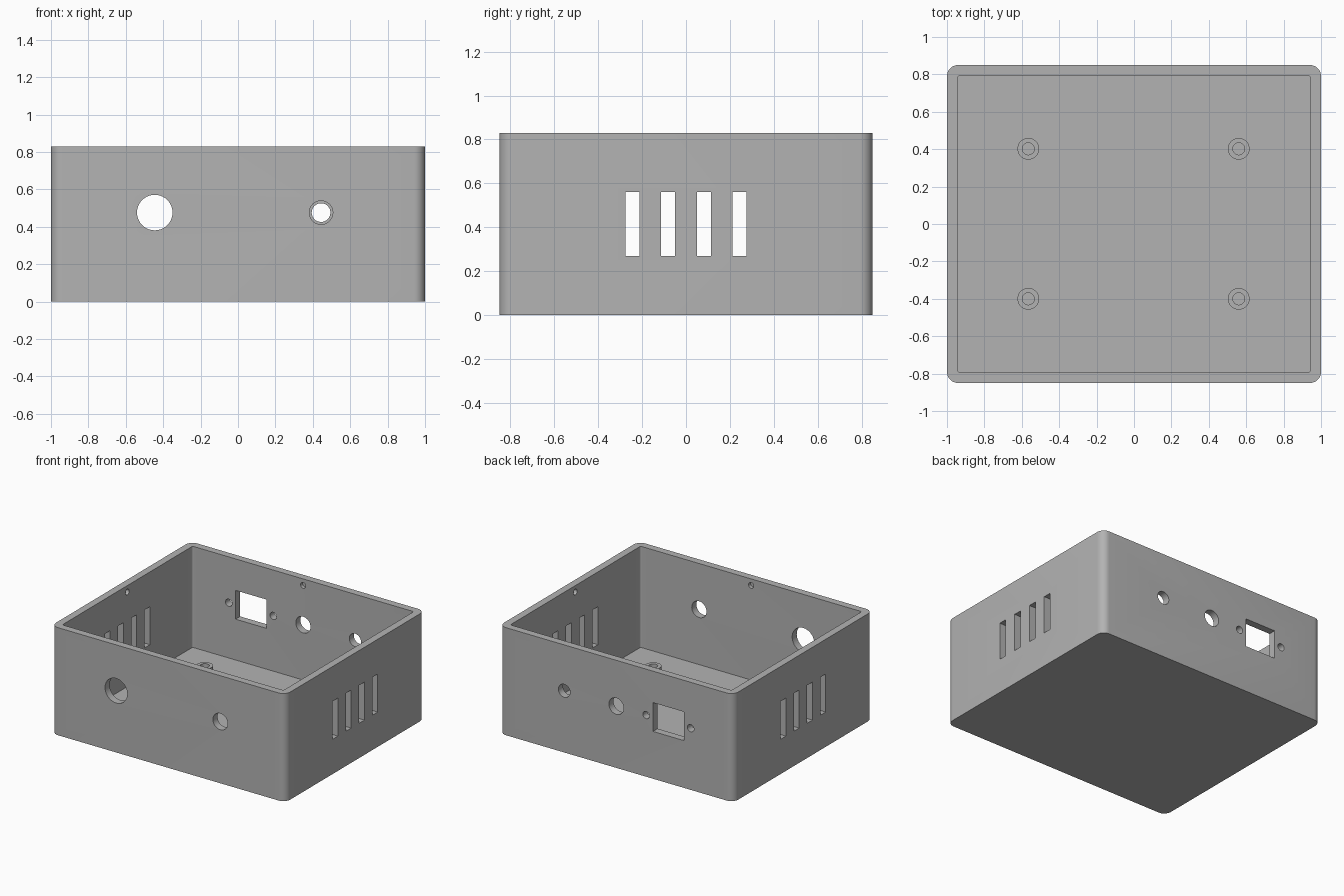
import bpy
import bmesh
from math import pi, cos, sin
from mathutils import Matrix, Vector

cube = bpy.data.objects.get("Cube")
if cube:
    bpy.data.objects.remove(cube, do_unlink=True)

HX, HY, HEIGHT = 1.0, 0.85, 0.83     # outer half sizes and height
WALL, FLOOR = 0.056, 0.05
HOLE_Z = 0.476

grey = bpy.data.materials.new("grey plastic")
grey.use_nodes = True
grey.diffuse_color = (0.45, 0.45, 0.45, 1)
grey.node_tree.nodes["Principled BSDF"].inputs["Base Color"].default_value = (0.45, 0.45, 0.45, 1)


def make_object(name, bm):
    bmesh.ops.recalc_face_normals(bm, faces=bm.faces)
    mesh = bpy.data.meshes.new(name)
    bm.to_mesh(mesh)
    bm.free()
    mesh.materials.append(grey)
    obj = bpy.data.objects.new(name, mesh)
    bpy.context.collection.objects.link(obj)
    return obj


def rounded_block(name, hx, hy, radius, z0, z1, steps=8):
    """Upright block with rounded vertical corners."""
    bm = bmesh.new()
    ring = []
    for i, (sx, sy) in enumerate([(1, 1), (-1, 1), (-1, -1), (1, -1)]):
        for k in range(steps + 1):
            a = (i + k / steps) * pi / 2
            ring.append(bm.verts.new((sx * (hx - radius) + radius * cos(a),
                                      sy * (hy - radius) + radius * sin(a), z0)))
    base = bm.faces.new(ring)
    top = bmesh.ops.extrude_face_region(bm, geom=[base])["geom"]
    bmesh.ops.translate(bm, vec=(0, 0, z1 - z0),
                        verts=[v for v in top if isinstance(v, bmesh.types.BMVert)])
    return make_object(name, bm)


def add_box(bm, centre, size):
    matrix = Matrix.Translation(centre) @ Matrix.Diagonal((*size, 1))
    bmesh.ops.create_cube(bm, size=1, matrix=matrix)


def add_hole(bm, centre, radius, depth, axis):
    turn = Vector((0, 0, 1)).rotation_difference(Vector(axis)).to_matrix().to_4x4()
    bmesh.ops.create_cone(bm, cap_ends=True, segments=40, radius1=radius, radius2=radius,
                          depth=depth, matrix=Matrix.Translation(centre) @ turn)


def activate(obj):
    bpy.ops.object.select_all(action='DESELECT')
    obj.select_set(True)
    bpy.context.view_layer.objects.active = obj


def cut(obj, cutter):
    cutter.hide_render = True
    mod = obj.modifiers.new("cut", 'BOOLEAN')
    mod.operation, mod.solver, mod.object = 'DIFFERENCE', 'EXACT', cutter
    activate(obj)
    bpy.ops.object.modifier_apply(modifier=mod.name)
    bpy.data.objects.remove(cutter, do_unlink=True)


# Open-topped shell
case = rounded_block("case_shell", HX, HY, 0.06, 0, HEIGHT)
cut(case, rounded_block("cavity_cutter", HX - WALL, HY - WALL, 0.015, FLOOR, HEIGHT + 0.2))

bm = bmesh.new()
Y = (0, 1, 0)
wall_y = HY - WALL / 2

# Front panel holes
for x, r in [(-0.445, 0.095), (0.444, 0.063)]:
    add_hole(bm, (x, -wall_y, HOLE_Z), r, 0.2, Y)

# Back panel: round holes, rectangular socket and its two screw holes
for x, r in [(0.444, 0.05), (0, 0.063), (-0.255, 0.028), (-0.635, 0.028)]:
    add_hole(bm, (x, wall_y, HOLE_Z), r, 0.2, Y)
add_box(bm, (-0.445, wall_y, HOLE_Z), (0.262, 0.2, 0.222))

# Vent slots on both sides
for side in (-1, 1):
    for i in range(4):
        add_box(bm, (side * (HX - WALL / 2), (i - 1.5) * 0.162, 0.415), (0.2, 0.064, 0.293))

# Shallow lid catches inside each wall
for s in (-1, 1):
    add_hole(bm, (s * (HX - WALL), 0, HEIGHT - 0.05), 0.022, 0.05, (1, 0, 0))
    add_hole(bm, (0, s * (HY - WALL), HEIGHT - 0.05), 0.022, 0.05, Y)
cut(case, make_object("openings_cutter", bm))
parts = [case]

# Hollow board standoffs on the floor
for i, (x, y) in enumerate([(-0.565, -0.4), (0.56, -0.4), (-0.565, 0.402), (0.56, 0.402)]):
    bm = bmesh.new()
    profile = [(0.032, 0), (0.058, 0), (0.058, 0.11), (0.032, 0.11)]
    pts = [bm.verts.new((x + r, y, FLOOR + z)) for r, z in profile]
    edges = [bm.edges.new((pts[k], pts[(k + 1) % 4])) for k in range(4)]
    bmesh.ops.spin(bm, geom=pts + edges, cent=(x, y, 0), axis=(0, 0, 1),
                   angle=2 * pi, steps=40, use_duplicate=False)
    bmesh.ops.remove_doubles(bm, verts=bm.verts, dist=0.0005)
    parts.append(make_object(f"standoff_{i + 1}", bm))

for obj in parts:
    activate(obj)
    bpy.ops.object.shade_smooth_by_angle(angle=pi / 6)
